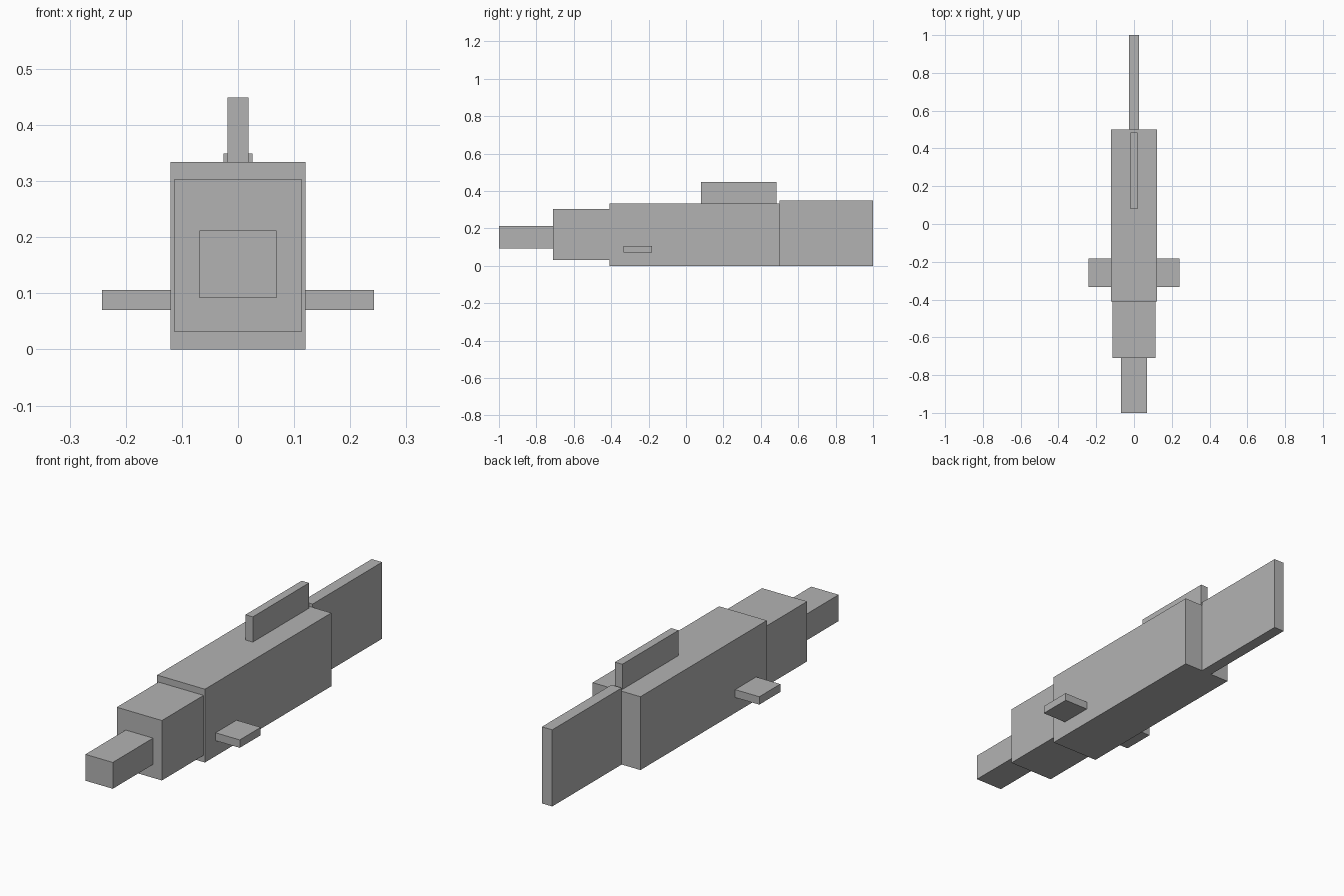
import bpy

if "Cube" in bpy.data.objects:
    bpy.data.objects.remove(bpy.data.objects["Cube"], do_unlink=True)

# Single plain grey for every part
grey = bpy.data.materials.new("plain_grey")
grey.use_nodes = True
colour = (0.45, 0.45, 0.45, 1)
grey.diffuse_color = colour
grey.node_tree.nodes["Principled BSDF"].inputs["Base Color"].default_value = colour


def box(name, x, y, z):
    """Add a box from its (low, high) range on each axis."""
    spans = (x, y, z)
    centre = [(low + high) / 2 for low, high in spans]
    bpy.ops.mesh.primitive_cube_add(size=1, location=centre)
    part = bpy.context.object
    part.name = name
    part.scale = [high - low for low, high in spans]
    bpy.ops.object.transform_apply(location=False, rotation=False, scale=True)
    part.data.materials.append(grey)
    return part


# Body, stepping down to the head and snout
box("body", (-0.1205, 0.1205), (-0.41, 0.5), (0, 0.334))
box("head", (-0.1135, 0.1135), (-0.71, -0.41), (0.031, 0.304))
box("snout", (-0.069, 0.069), (-1, -0.71), (0.092, 0.212))

# Upright fins
box("tail_fin", (-0.026, 0.026), (0.5, 1), (0, 0.349))
box("dorsal_fin", (-0.0185, 0.0185), (0.08, 0.485), (0.334, 0.449))

# Flat side fins
for side, x in (("left", (0.1205, 0.242)), ("right", (-0.242, -0.1205))):
    box(side + "_side_fin", x, (-0.333, -0.182), (0.07, 0.106))
